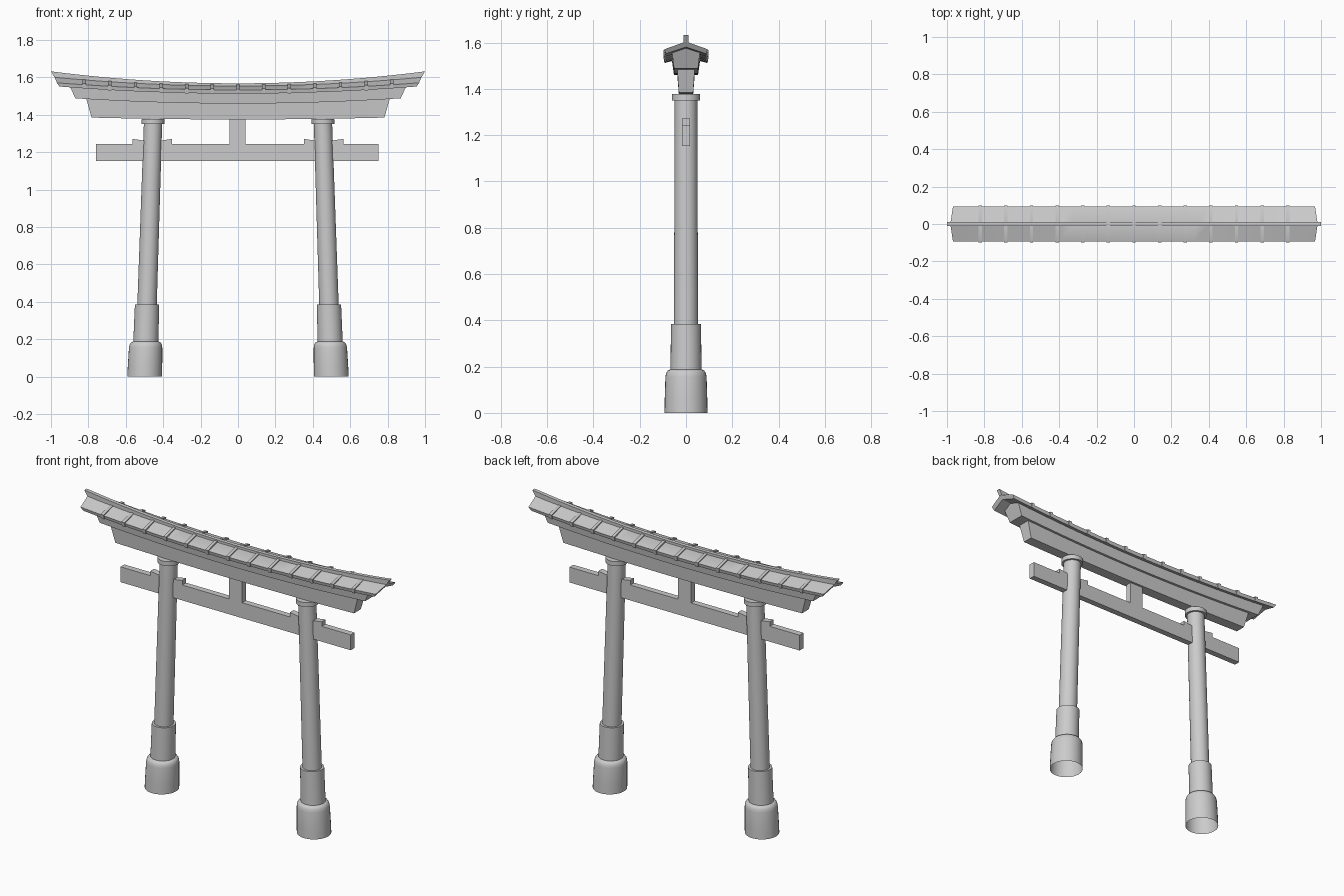
import bpy, bmesh, math

cube = bpy.data.objects.get("Cube")
if cube:
    bpy.data.objects.remove(cube, do_unlink=True)

grey = bpy.data.materials.new("plain grey")
grey.use_nodes = True
colour = (0.6, 0.6, 0.6, 1)
grey.diffuse_color = colour
grey.node_tree.nodes["Principled BSDF"].inputs["Base Color"].default_value = colour


def finish(name, bm, angle=30):
    bmesh.ops.recalc_face_normals(bm, faces=bm.faces[:])
    mesh = bpy.data.meshes.new(name)
    bm.to_mesh(mesh)
    bm.free()
    ob = bpy.data.objects.new(name, mesh)
    bpy.context.collection.objects.link(ob)
    mesh.materials.append(grey)
    bpy.ops.object.select_all(action='DESELECT')
    ob.select_set(True)
    bpy.context.view_layer.objects.active = ob
    bpy.ops.object.shade_smooth_by_angle(angle=math.radians(angle))
    return ob


def loft(bm, rings):
    """Skin closed rings of points and cap both ends."""
    loops = [[bm.verts.new(p) for p in ring] for ring in rings]
    n = len(loops[0])
    for a, b in zip(loops, loops[1:]):
        for i in range(n):
            bm.faces.new((a[i], a[(i + 1) % n], b[(i + 1) % n], b[i]))
    bm.faces.new(loops[0])
    bm.faces.new(loops[-1])


def mirrored(half):
    """Complete a half section across y = 0 (centre points are kept once)."""
    return half + [(-p[0], *p[1:]) for p in reversed(half) if p[0] > 0]


def swept(name, half, steps=24):
    """Upswept beam; section points are (y, middle z, end rise, end x)."""
    section = mirrored(half)
    bm = bmesh.new()
    ts = [2 * i / steps - 1 for i in range(steps + 1)]
    loft(bm, [[(t * x, y, z + rise * t * t) for y, z, rise, x in section] for t in ts])
    return finish(name, bm)


def prism(name, outline, half_depth):
    """Extrude an x, z outline through y."""
    bm = bmesh.new()
    loft(bm, [[(x, y, z) for x, z in outline] for y in (-half_depth, half_depth)])
    return finish(name, bm)


def lean(z):
    return 0.499 - 0.033 * z


def leaning_round(name, profile, side, cap_bottom=True, sides=32):
    """Round part along the leaning pillar axis; profile is (radius, z)."""
    bm = bmesh.new()
    rings = []
    for r, z in profile:
        rings.append([(side * lean(z) + r * math.cos(2 * math.pi * i / sides),
                       r * math.sin(2 * math.pi * i / sides), z) for i in range(sides)])
    loft(bm, rings)
    if not cap_bottom:
        bm.faces.ensure_lookup_table()
        bmesh.ops.delete(bm, geom=[bm.faces[-2]], context='FACES_ONLY')
    return finish(name, bm, 40)


# Roof: ridge, sloped shell and the two stacked beams below
swept("roof_ridge", [(0.011, 1.568, 0.064, 1.0), (0.011, 1.545, 0.056, 0.982)])
swept("roof_shell", [(0, 1.557, 0.047, 0.982), (0.093, 1.533, 0.038, 0.968),
                     (0.088, 1.513, 0.038, 0.955), (0, 1.535, 0.045, 0.967)])
swept("upper_beam", [(0, 1.54, 0.042, 0.915), (0.061, 1.523, 0.042, 0.905),
                     (0.052, 1.46, 0.028, 0.87)])
swept("lower_beam", [(0.038, 1.465, 0.024, 0.812), (0.031, 1.375, 0.01, 0.783)])

# Ribs folded over the roof slopes
RIB = mirrored([(0, 1.564), (0.098, 1.539), (0.093, 1.511), (0, 1.537)])
bm = bmesh.new()
for i in range(-6, 7):
    rings = []
    for x in (i * 0.137 - 0.009, i * 0.137 + 0.009):
        rings.append([(x, y, z + 0.041 * x * x) for y, z in RIB])
    loft(bm, rings)
finish("roof_ribs", bm)

# Tie beam and centre strut
MID = -0.003
prism("tie_beam", [(MID - 0.755, 1.153), (MID + 0.755, 1.153),
                   (MID + 0.755, 1.244), (MID - 0.755, 1.244)], 0.018)
prism("centre_strut", [(MID - 0.043, 1.24), (MID + 0.043, 1.24),
                       (MID + 0.043, 1.39), (MID - 0.043, 1.39)], 0.018)

# Leaning pillars, each with base, sleeve, collar and wedges
for label, side in (("right", -1), ("left", 1)):
    leaning_round(label + "_base", [(0.093, 0), (0.092, 0.06), (0.089, 0.155), (0.086, 0.172),
                                    (0.079, 0.183), (0.066, 0.188)], side, False)
    leaning_round(label + "_sleeve", [(0.067, 0.18), (0.065, 0.385)], side)
    leaning_round(label + "_pillar", [(0.052, 0.37), (0.049, 1.36)], side)
    leaning_round(label + "_collar", [(0.061, 1.35), (0.061, 1.377)], side)
    c = side * lean(1.25)
    prism(label + "_wedges", [(c - 0.105, 1.24), (c + 0.105, 1.24), (c + 0.105, 1.271),
                              (c + 0.04, 1.261), (c - 0.04, 1.261), (c - 0.105, 1.271)], 0.018)
